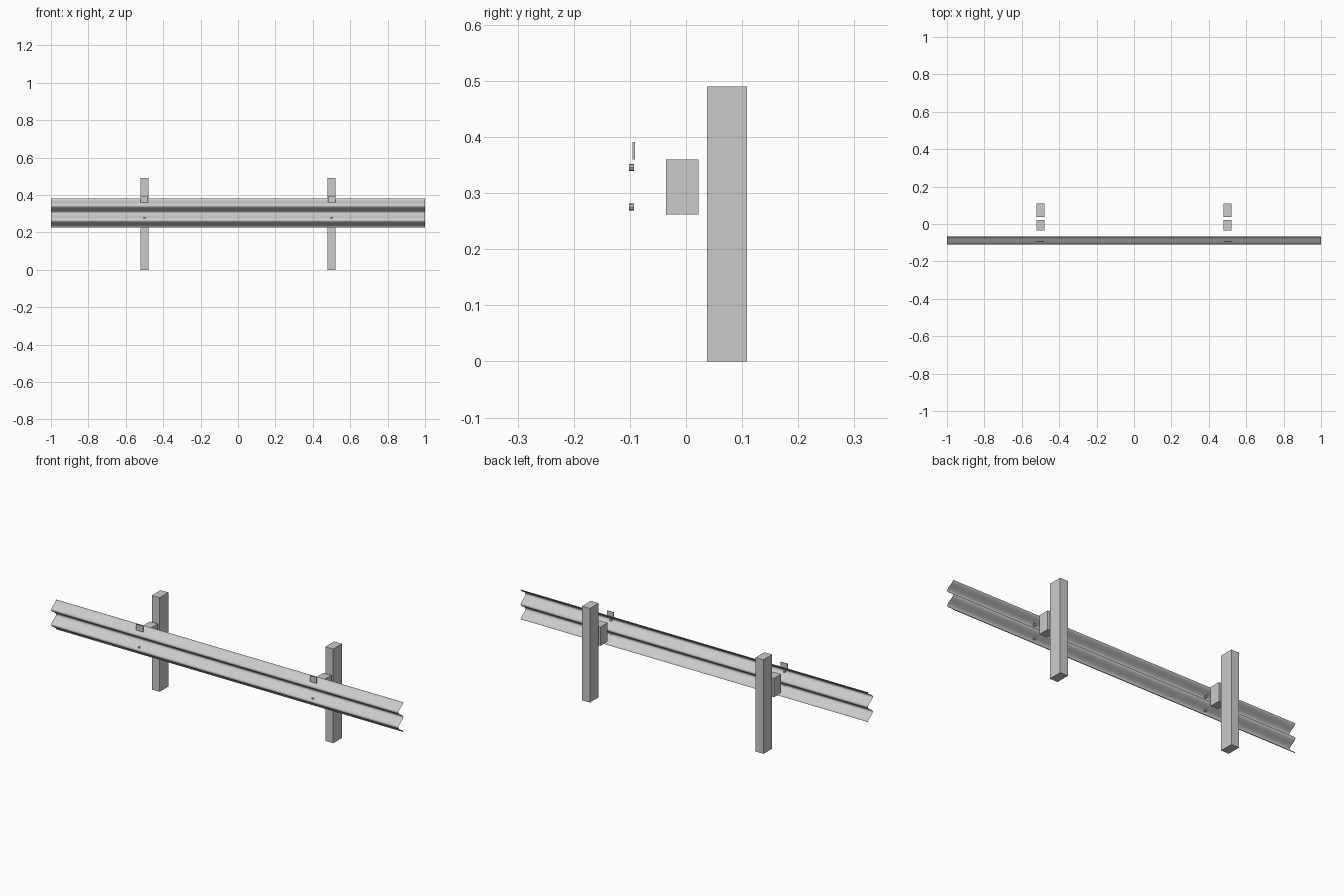
import bpy, bmesh, math
from mathutils import Matrix

if "Cube" in bpy.data.objects:
    bpy.data.objects.remove(bpy.data.objects["Cube"])

steel = bpy.data.materials.new("galvanised grey")
steel.diffuse_color = (0.6, 0.6, 0.6, 1)
steel.use_nodes = True
steel.node_tree.nodes["Principled BSDF"].inputs["Base Color"].default_value = steel.diffuse_color


def make_object(name, bm):
    mesh = bpy.data.meshes.new(name)
    bm.to_mesh(mesh)
    bm.free()
    mesh.materials.append(steel)
    obj = bpy.data.objects.new(name, mesh)
    bpy.context.collection.objects.link(obj)
    return obj


def box(name, x, width, y0, y1, z0, z1):
    bm = bmesh.new()
    place = (Matrix.Translation((x, (y0 + y1) / 2, (z0 + z1) / 2))
             @ Matrix.Diagonal((width, y1 - y0, z1 - z0, 1)))
    bmesh.ops.create_cube(bm, size=1, matrix=place)
    return make_object(name, bm)


def bolt(name, x, y0, y1, z, radius):
    bm = bmesh.new()
    place = Matrix.Translation((x, (y0 + y1) / 2, z)) @ Matrix.Rotation(math.pi / 2, 4, 'X')
    bmesh.ops.create_cone(bm, cap_ends=True, segments=8, radius1=radius,
                          radius2=radius, depth=y1 - y0, matrix=place)
    return make_object(name, bm)


# Corrugated rail: two full waves of thin sheet, extruded along x
Z0, Z1, STEPS = 0.226, 0.381, 32
bm = bmesh.new()
rows = []
for i in range(STEPS + 1):
    t = i / STEPS
    y = -0.0885 + 0.0205 * math.cos(4 * math.pi * t)
    z = Z0 + (Z1 - Z0) * t
    rows.append([bm.verts.new((x, y, z)) for x in (-1, 1)])
for a, b in zip(rows, rows[1:]):
    face = bm.faces.new((a[0], a[1], b[1], b[0]))
    face.smooth = True
make_object("wave_rail", bm)

# Two supports, each with post, spacer, reflector plate and bolts
for side, x in (("left", -0.5), ("right", 0.5)):
    box(f"{side}_post", x, 0.045, 0.037, 0.109, 0, 0.49)
    box(f"{side}_spacer_block", x, 0.045, -0.036, 0.022, 0.262, 0.36)
    box(f"{side}_reflector_plate", x, 0.04, -0.095, -0.091, 0.36, 0.391)
    for level, z in (("lower", 0.2755), ("upper", 0.3455)):
        bolt(f"{side}_{level}_bolt", x, -0.102, -0.093, z, 0.006)
